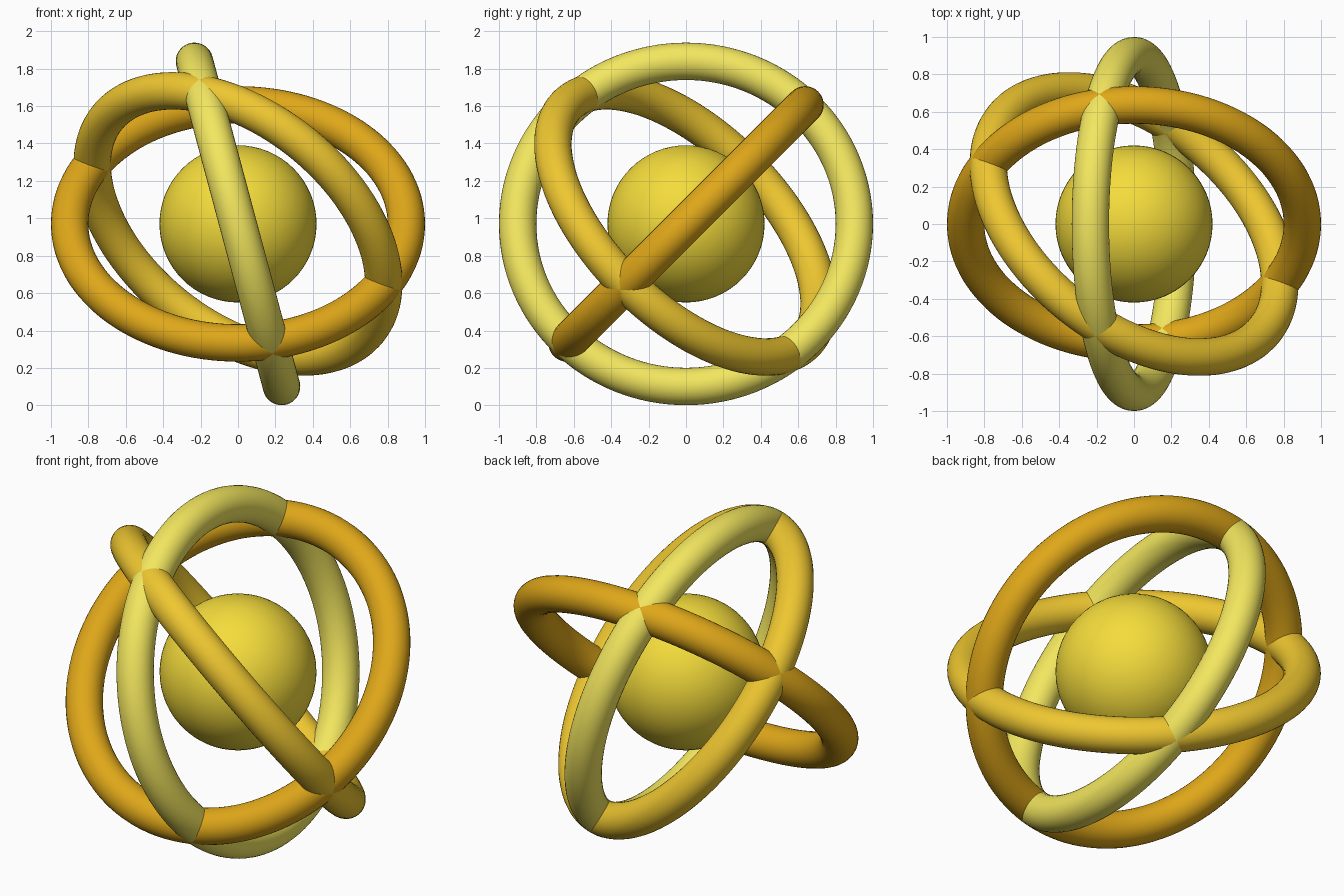
import bpy
from mathutils import Vector

if "Cube" in bpy.data.objects:
    bpy.data.objects.remove(bpy.data.objects["Cube"])

CENTRE = Vector((0, 0, 0.97))


def finish(name, colour):
    obj = bpy.context.object
    obj.name = name
    mat = bpy.data.materials.new(name + "_colour")
    mat.diffuse_color = (*colour, 1)
    mat.use_nodes = True
    mat.node_tree.nodes["Principled BSDF"].inputs["Base Color"].default_value = mat.diffuse_color
    obj.data.materials.append(mat)
    bpy.ops.object.shade_smooth()


def ring(name, normal, colour):
    turn = Vector((0, 0, 1)).rotation_difference(Vector(normal)).to_euler()
    bpy.ops.mesh.primitive_torus_add(
        location=CENTRE, rotation=turn, major_radius=0.9, minor_radius=0.1,
        major_segments=128, minor_segments=32)
    finish(name, colour)


# central ball
bpy.ops.mesh.primitive_uv_sphere_add(segments=64, ring_count=32, radius=0.42, location=CENTRE)
finish("core_ball", (0.91, 0.72, 0.045))

# three tilted rings sharing the centre
ring("upright_ring", (0.966, 0, 0.259), (0.90, 0.80, 0.115))
ring("rear_tilted_ring", (0, -0.707, 0.707), (0.74, 0.39, 0.010))
ring("diagonal_ring", (0.5, 0.612, 0.612), (0.86, 0.57, 0.030))
